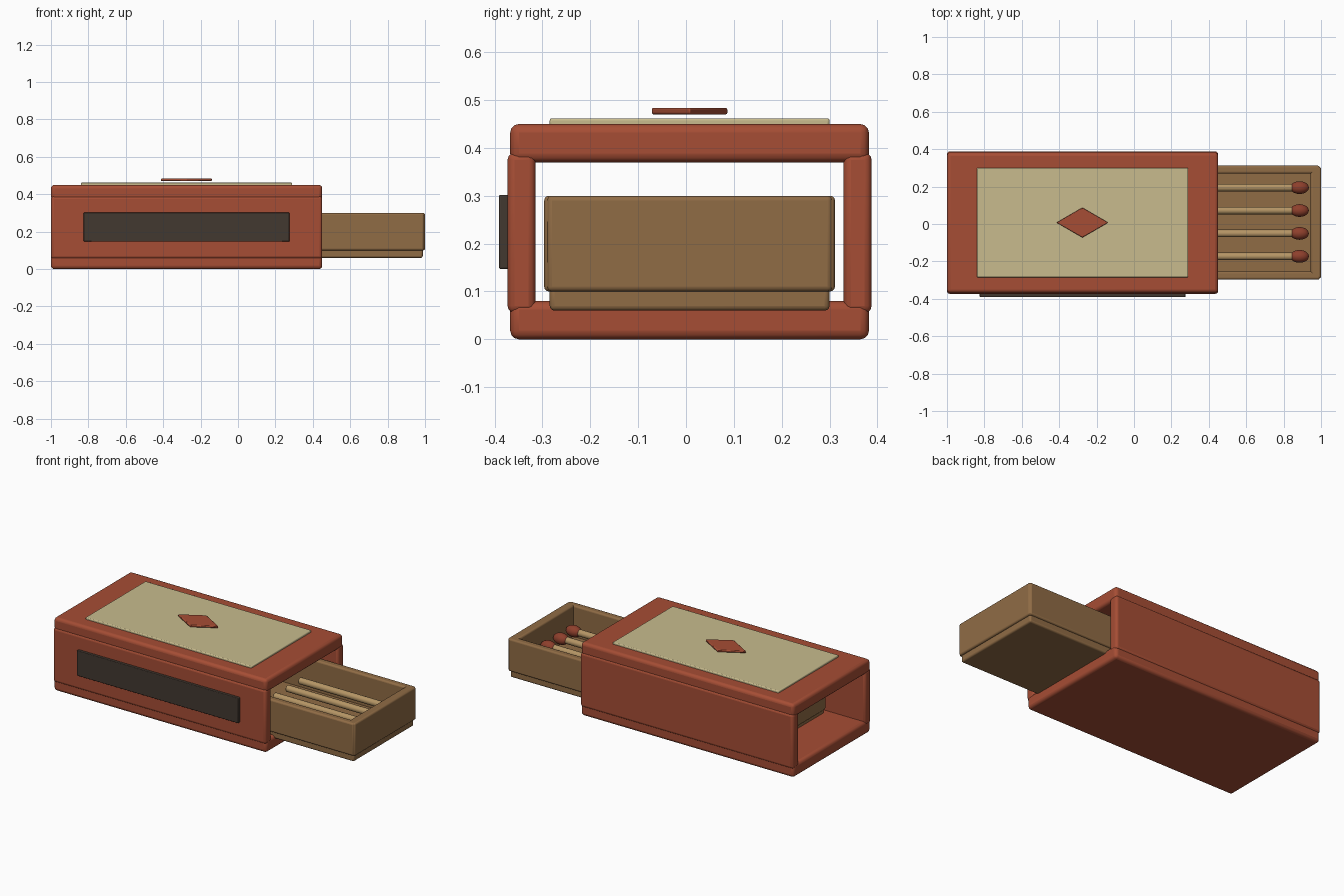
import bpy
from math import pi, radians

if "Cube" in bpy.data.objects:
    bpy.data.objects.remove(bpy.data.objects["Cube"])


def material(name, rgb):
    m = bpy.data.materials.new(name)
    m.diffuse_color = (*rgb, 1)
    m.use_nodes = True
    m.node_tree.nodes["Principled BSDF"].inputs["Base Color"].default_value = m.diffuse_color
    return m


RED = material("red_card", (0.38, 0.075, 0.035))
CREAM = material("cream_paper", (0.58, 0.50, 0.27))
BROWN = material("brown_card", (0.28, 0.15, 0.06))
DARK = material("striker_dark", (0.055, 0.04, 0.03))
WOOD = material("match_wood", (0.46, 0.30, 0.13))
HEAD = material("match_head_red", (0.27, 0.05, 0.025))


def finish(name, mat, bevel=0.0, segments=3):
    ob = bpy.context.object
    ob.name = name
    ob.data.materials.append(mat)
    bpy.ops.object.transform_apply(location=False, rotation=True, scale=True)
    if bevel:
        mod = ob.modifiers.new("bevel", 'BEVEL')
        mod.width = bevel
        mod.segments = segments
    bpy.ops.object.shade_smooth_by_angle(angle=radians(35))
    return ob


def box(name, xr, yr, zr, mat, bevel):
    ranges = (xr, yr, zr)
    bpy.ops.mesh.primitive_cube_add(size=1, location=[(a + b) / 2 for a, b in ranges])
    bpy.context.object.scale = [b - a for a, b in ranges]
    return finish(name, mat, bevel)


CY = 0.0075          # box centre in y (striker shifts it off zero)

# Sleeve: open tube of four panels
SX = (-1.0, 0.45)
for name, z in (("sleeve_bottom", (0.0, 0.08)), ("sleeve_top", (0.37, 0.45))):
    box(name, SX, (CY - 0.375, CY + 0.375), z, RED, 0.018)
for name, s in (("sleeve_front", -1), ("sleeve_back", 1)):
    ys = sorted((CY + s * 0.322, CY + s * 0.3805))
    box(name, SX, ys, (0.055, 0.39), RED, 0.015)

# Label and striker strip
box("label", (-0.84, 0.29), (CY - 0.2925, CY + 0.2925), (0.445, 0.462), CREAM, 0.005)
box("striker_strip", (-0.825, 0.275), (-0.391, -0.37), (0.147, 0.302), DARK, 0.004)

# Diamond emblem hovering just over the label
bpy.ops.mesh.primitive_cylinder_add(vertices=4, radius=1, depth=1,
                                    location=(-0.276, CY, 0.477))
bpy.context.object.scale = (0.138, 0.08, 0.014)
finish("label_diamond", RED, 0.004, 2)

# Sliding tray
box("tray_floor", (-0.74, 0.988), (CY - 0.2925, CY + 0.2925), (0.06, 0.11), BROWN, 0.01)
for name, s in (("tray_front_wall", -1), ("tray_back_wall", 1)):
    ys = sorted((CY + s * 0.262, CY + s * 0.304))
    box(name, (-0.745, 0.994), ys, (0.10, 0.30), BROWN, 0.01)
for name, xs in (("tray_left_end", (-0.75, -0.695)), ("tray_right_end", (0.945, 1.0))):
    box(name, xs, (CY - 0.298, CY + 0.298), (0.10, 0.30), BROWN, 0.01)

# Matches
for i in range(4):
    y = -0.173 + i * 0.1225
    bpy.ops.mesh.primitive_cylinder_add(vertices=20, radius=0.02, depth=0.585,
                                        location=(0.5775, y, 0.19), rotation=(0, pi / 2, 0))
    finish(f"match_stick_{i + 1}", WOOD, 0.005, 2)
    bpy.ops.mesh.primitive_uv_sphere_add(segments=24, ring_count=14, radius=1,
                                         location=(0.885, y, 0.19))
    bpy.context.object.scale = (0.05, 0.034, 0.034)
    finish(f"match_head_{i + 1}", HEAD)
